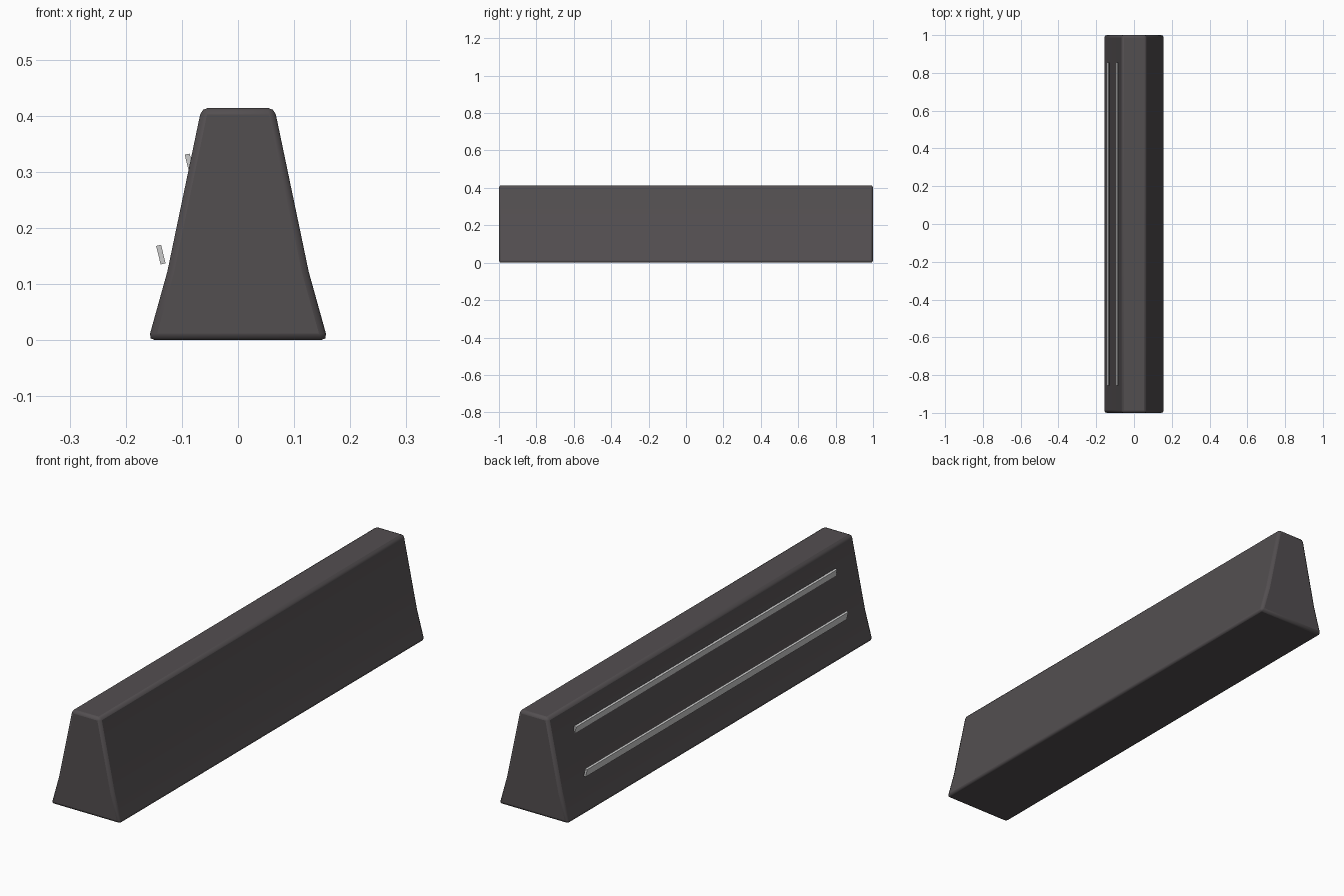
import bpy, bmesh, math

if "Cube" in bpy.data.objects:
    bpy.data.objects.remove(bpy.data.objects["Cube"])


def material(name, color):
    m = bpy.data.materials.new(name)
    m.diffuse_color = (*color, 1)
    m.use_nodes = True
    m.node_tree.nodes["Principled BSDF"].inputs["Base Color"].default_value = m.diffuse_color
    return m


DARK = material("dark_grey", (0.086, 0.077, 0.081))
LIGHT = material("light_grey", (0.60, 0.60, 0.60))


def extrude(name, profile, half_length, mat):
    """Extrude an (x, z) profile along y, centred on y = 0."""
    bm = bmesh.new()
    ends = [[bm.verts.new((x, y, z)) for x, z in profile]
            for y in (-half_length, half_length)]
    bm.faces.new(ends[0])
    bm.faces.new(ends[1][::-1])
    n = len(profile)
    for i in range(n):
        j = (i + 1) % n
        bm.faces.new((ends[0][i], ends[1][i], ends[1][j], ends[0][j]))
    bmesh.ops.recalc_face_normals(bm, faces=bm.faces[:])
    me = bpy.data.meshes.new(name)
    bm.to_mesh(me)
    bm.free()
    me.materials.append(mat)
    ob = bpy.data.objects.new(name, me)
    bpy.context.collection.objects.link(ob)
    return ob


# Tapered barrier body with a flared foot and softened edges
half = [(0.160, 0.0), (0.126, 0.122), (0.065, 0.414)]
body = extrude("barrier_body", half + [(-x, z) for x, z in reversed(half)], 1.0, DARK)
bevel = body.modifiers.new("soft_edges", 'BEVEL')
bevel.width = 0.012
bevel.segments = 2
bevel.limit_method = 'ANGLE'
bevel.angle_limit = math.radians(30)
bpy.context.view_layer.objects.active = body
body.select_set(True)
bpy.ops.object.shade_smooth_by_angle(angle=math.radians(30))

# Two tilted rails along the left side
tilt = math.radians(13.6)
for name, cx, cz in (("lower_rail", -0.1375, 0.1525), ("upper_rail", -0.0865, 0.315)):
    corners = []
    for a, b in ((-1, -1), (1, -1), (1, 1), (-1, 1)):
        u, v = a * 0.0045, b * 0.017
        corners.append((cx + u * math.cos(tilt) - v * math.sin(tilt),
                        cz + u * math.sin(tilt) + v * math.cos(tilt)))
    extrude(name, corners, 0.855, LIGHT)
